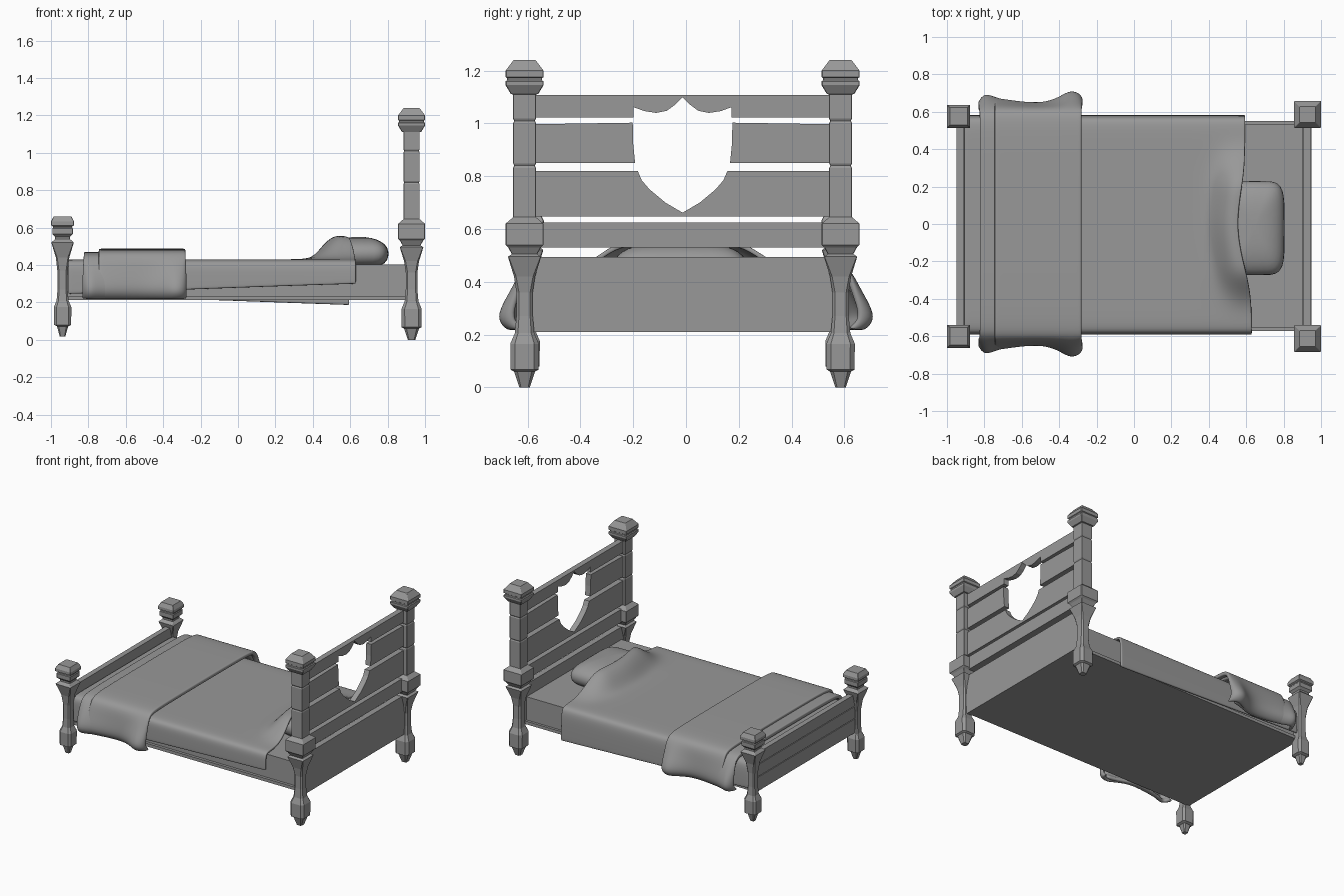
import bpy, bmesh, math

if "Cube" in bpy.data.objects:
    bpy.data.objects.remove(bpy.data.objects["Cube"])

CY = -0.013  # the frame's symmetry plane in y
grey = bpy.data.materials.new("dark_grey")
grey.diffuse_color = (0.315, 0.315, 0.315, 1)
grey.use_nodes = True
grey.node_tree.nodes["Principled BSDF"].inputs["Base Color"].default_value = grey.diffuse_color


def make(name, verts, faces, smooth=False):
    me = bpy.data.meshes.new(name)
    me.from_pydata(verts, [], faces)
    bm = bmesh.new()
    bm.from_mesh(me)
    bmesh.ops.remove_doubles(bm, verts=bm.verts, dist=0.0005)
    bmesh.ops.recalc_face_normals(bm, faces=bm.faces)
    bm.to_mesh(me)
    bm.free()
    for p in me.polygons:
        p.use_smooth = smooth
    me.materials.append(grey)
    ob = bpy.data.objects.new(name, me)
    bpy.context.collection.objects.link(ob)
    return ob


def plank(name, outline, x0, x1):
    """Extrude a (y, z) outline along x."""
    n = len(outline)
    verts = [(x, y, z) for x in (x0, x1) for y, z in outline]
    faces = [list(range(n)), list(range(2 * n - 1, n - 1, -1))]
    faces += [(i, (i + 1) % n, n + (i + 1) % n, n + i) for i in range(n)]
    return make(name, verts, faces)


def rect(y0, y1, z0, z1):
    return [(y0, z0), (y1, z0), (y1, z1), (y0, z1)]


def post(name, cx, cy, profile):
    """Stack chamfered square rings given as (half width, z, chamfer ratio)."""
    verts, faces = [], []
    for r, z, c in profile:
        k = r * (1 - c)
        verts += [(cx + a, cy + b, z) for a, b in
                  ((r, -k), (r, k), (k, r), (-k, r), (-r, k), (-r, -k), (-k, -r), (k, -r))]
    for j in range(len(profile) - 1):
        for i in range(8):
            a, b = j * 8 + i, j * 8 + (i + 1) % 8
            faces.append((a, b, b + 8, a + 8))
    faces += [list(range(8)), list(range(len(verts) - 8, len(verts)))]
    return make(name, verts, faces)


def cloth(name, rows, thickness):
    """Smooth sheet from rows of points."""
    n = len(rows[0])
    verts = [p for row in rows for p in row]
    faces = [(j * n + i, j * n + i + 1, (j + 1) * n + i + 1, (j + 1) * n + i)
             for j in range(len(rows) - 1) for i in range(n - 1)]
    ob = make(name, verts, faces, True)
    so = ob.modifiers.new("thickness", 'SOLIDIFY')
    so.thickness, so.offset = thickness, 0
    su = ob.modifiers.new("smooth", 'SUBSURF')
    su.levels = su.render_levels = 2
    return ob


def step(t):
    t = min(max(t, 0), 1)
    return t * t * (3 - 2 * t)


# Posts
S, F = 0.04, 0.32
leg = [(0.02, 0, F), (0.04, 0.06, F), (0.053, 0.067, F), (0.054, 0.165, F), (0.037, 0.205, F),
       (0.031, 0.27, F), (0.031, 0.36, F), (0.04, 0.42, 0.2), (0.063, 0.495, S), (0.048, 0.505, S)]
head = leg + [(0.062, 0.53, S), (0.072, 0.54, S), (0.072, 0.62, S), (0.043, 0.645, S)]
for z in (0.84, 1.01):
    head += [(0.043, z - 0.008, S), (0.039, z, S), (0.043, z + 0.008, S)]
head += [(0.043, 1.11, S), (0.052, 1.112, S), (0.072, 1.145, S), (0.072, 1.16, S), (0.066, 1.164, S),
         (0.066, 1.172, S), (0.072, 1.176, S), (0.072, 1.2, S), (0.042, 1.24, S)]
foot = [(0.015, 0.018, F), (0.03, 0.072, F), (0.046, 0.08, F), (0.047, 0.175, F), (0.032, 0.21, F),
        (0.027, 0.27, F), (0.028, 0.37, F), (0.036, 0.44, 0.2), (0.06, 0.52, S), (0.04, 0.538, S),
        (0.04, 0.55, S), (0.055, 0.565, S), (0.055, 0.595, S), (0.051, 0.6, S), (0.051, 0.606, S),
        (0.062, 0.612, S), (0.062, 0.632, S), (0.047, 0.66, S)]
for side, s in (("front", -1), ("back", 1)):
    post("head_post_" + side, 0.928, CY + s * 0.599, head)
    post("foot_post_" + side, -0.938, CY + s * 0.588, foot)

# Headboard planks with the shield opening
W, X0, X1 = 0.575, 0.903, 0.943
low, high = CY - W, CY + W
scallop = [(-0.186, 1.022), (-0.186, 1.062), (-0.145, 1.047), (-0.1, 1.04), (-0.06, 1.048), (-0.03, 1.07)]
plank("headboard_top_plank",
      [(low, 1.022)] + [(CY + y, z) for y, z in scallop] + [(CY, 1.1)]
      + [(CY - y, z) for y, z in reversed(scallop)] + [(high, 1.022), (high, 1.108), (low, 1.108)], X0, X1)
for side, s in (("front", -1), ("back", 1)):
    plank("headboard_mid_plank_" + side,
          [(CY + s * y, z) for y, z in ((W, 0.85), (0.18, 0.85), (0.187, 0.92), (0.189, 1.003), (W, 0.997))], X0, X1)
vee = [(-0.17, 0.82), (-0.155, 0.785), (-0.125, 0.75), (-0.065, 0.7)]
plank("headboard_low_plank",
      [(low, 0.82)] + [(CY + y, z) for y, z in vee] + [(CY, 0.662)]
      + [(CY - y, z) for y, z in reversed(vee)] + [(high, 0.82), (high, 0.648), (low, 0.648)], X0, X1)
plank("headboard_rail", rect(low, high, 0.53, 0.625), X0 - 0.005, X1 + 0.005)
plank("headboard_base", rect(low, high, 0.21, 0.493), X0, X1)

# Footboard planks
for i, (z0, z1) in enumerate(((0.215, 0.315), (0.32, 0.405), (0.41, 0.493))):
    plank("footboard_plank_%d" % i, rect(low, high, z0, z1), -0.95, -0.912)

# Bed base and mattress
plank("bed_base", rect(-0.573, 0.55, 0.212, 0.234), -0.93, 0.92)
plank("mattress", rect(-0.553, 0.532, 0.234, 0.402), -0.912, 0.903)

# Pillow: rounded box with a flat underside
verts, faces, N, M = [], [], 32, 16
sp = lambda v, e: math.copysign(abs(v) ** e, v)
for j in range(M + 1):
    p = -math.pi / 2 + math.pi * j / M
    for i in range(N):
        a = 2 * math.pi * i / N
        verts.append((0.645 + 0.16 * sp(math.cos(p), 0.9) * sp(math.cos(a), 0.4),
                      -0.022 + 0.252 * sp(math.cos(p), 0.7) * sp(math.sin(a), 0.4),
                      max(0.4, 0.46 + 0.09 * sp(math.sin(p), 0.9))))
for j in range(M):
    faces += [(j * N + i, j * N + (i + 1) % N, (j + 1) * N + (i + 1) % N, (j + 1) * N + i) for i in range(N)]
make("pillow", verts, faces, True)

# Blanket: drapes over both sides and rises over the pillow
rows = []
for x in (-0.908, -0.895, -0.7, -0.4, -0.1, 0.2, 0.36, 0.43, 0.49, 0.54, 0.575, 0.585):
    t = (x + 0.9) / 1.5
    zf, zb = 0.245 + 0.055 * t, 0.24 - 0.055 * t
    k = step((x - 0.2) / 0.38)
    row = []
    section = [(-0.582, zf), (-0.583, zf + 0.015), (-0.582, 0.35), (-0.58, 0.405), (-0.555, 0.421)]
    section += [(y, 0.421) for y in (-0.45, -0.36, -0.27, -0.18, -0.02, 0.13, 0.22, 0.31, 0.42)]
    section += [(0.54, 0.421), (0.567, 0.405), (0.572, 0.33), (0.574, zb + 0.015), (0.573, zb)]
    for y, z in section:
        bump = 0.125 * step((x - 0.4) / 0.14) * step((0.42 - abs(y + 0.02)) / 0.2)
        edge = (0.045 if y < 0 else 0.01) * step(abs(y) / 0.5) - 0.035 * (1 - step(abs(y + 0.02) / 0.35))
        row.append((x + k * edge, y, z + bump))
    rows.append(row)
cloth("blanket", rows, 0.018)


# Folded throw: two layers with flared hanging ends
def throw(name, stations, lift, inset):
    rows = []
    for x, w in stations:
        w -= inset
        half = [(w - 0.05, 0.222), (w - 0.02, 0.24), (w - 0.002, 0.275), (0.45 * w + 0.335, 0.36),
                (0.612 - inset, 0.425 + lift), (0.575 - inset, 0.449 + lift), (0.45, 0.454 + lift), (0.2, 0.456 + lift)]
        rows.append([(x, -y, z) for y, z in half] + [(x, y, z) for y, z in reversed(half)])
    return cloth(name, rows, 0.028)


throw("throw_lower_layer", [(-0.825, 0.65), (-0.815, 0.68), (-0.79, 0.71), (-0.74, 0.68), (-0.6, 0.65),
                            (-0.48, 0.64), (-0.36, 0.69), (-0.31, 0.69)], 0, 0.01)
throw("throw_upper_layer", [(-0.745, 0.668), (-0.735, 0.672), (-0.62, 0.65), (-0.48, 0.64), (-0.39, 0.68),
                            (-0.34, 0.715), (-0.295, 0.7), (-0.28, 0.66)], 0.017, 0)
